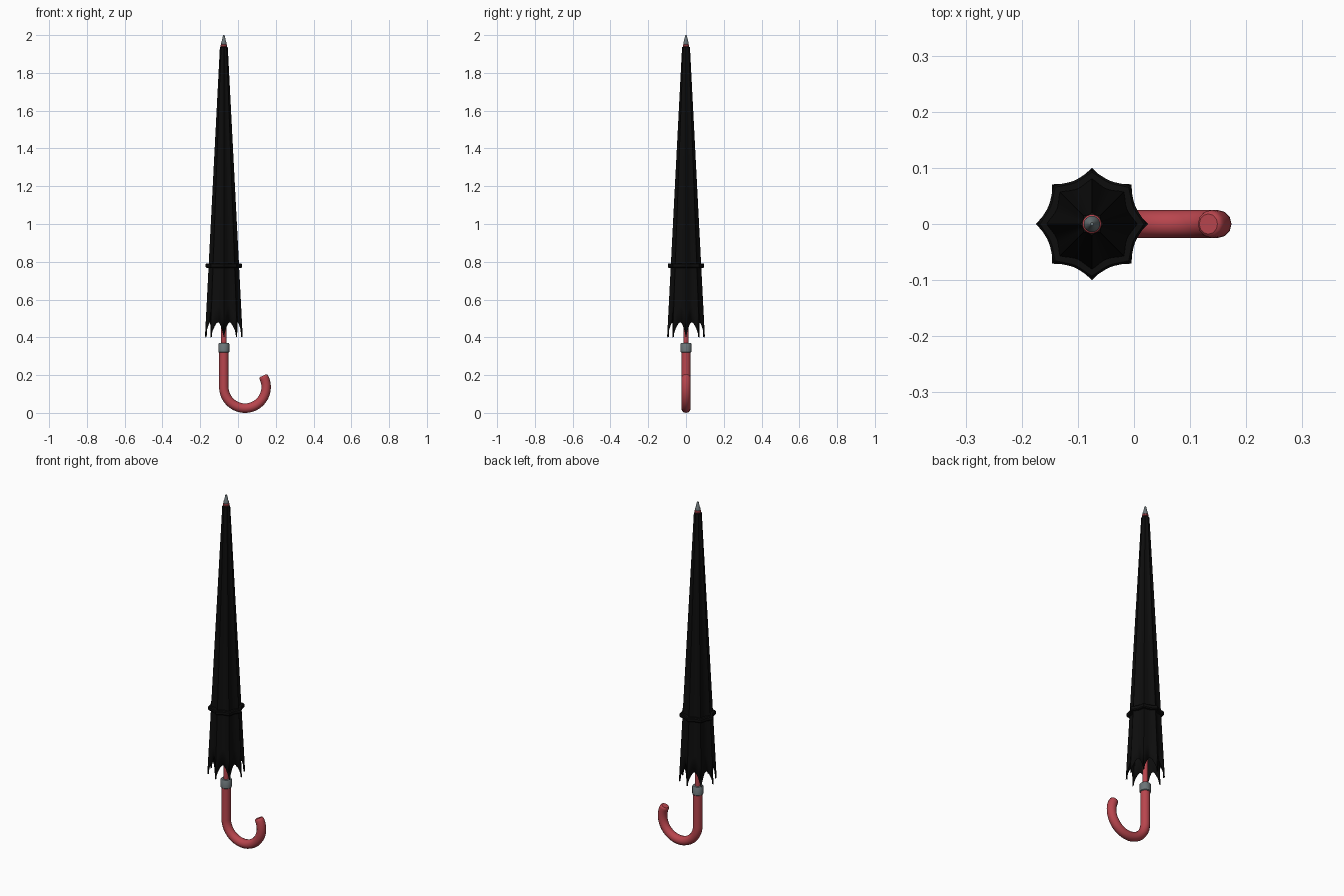
import bpy, bmesh, math

cube = bpy.data.objects.get("Cube")
if cube:
    bpy.data.objects.remove(cube, do_unlink=True)

AXIS = -0.075          # x of the shaft
RIBS, STEPS = 8, 8     # gores and segments per gore
TOP, HEM, NOTCH = 1.935, 0.40, 0.08


def material(name, rgb, rough, metal=0.0):
    m = bpy.data.materials.new(name)
    m.use_nodes = True
    m.diffuse_color = (*rgb, 1)
    bsdf = m.node_tree.nodes["Principled BSDF"]
    bsdf.inputs["Base Color"].default_value = (*rgb, 1)
    bsdf.inputs["Roughness"].default_value = rough
    bsdf.inputs["Metallic"].default_value = metal
    return m


red = material("red_lacquer", (0.48, 0.06, 0.075), 0.4)
steel = material("steel", (0.15, 0.18, 0.19), 0.4)
cloth = material("black_cloth", (0.004, 0.004, 0.004), 0.8)


def finish(obj, mat, angle=40):
    obj.data.materials.append(mat)
    bpy.ops.object.select_all(action='DESELECT')
    obj.select_set(True)
    bpy.context.view_layer.objects.active = obj
    if obj.type == 'MESH':
        bpy.ops.object.shade_smooth_by_angle(angle=math.radians(angle))
    return obj


def mesh_object(name, bm):
    bmesh.ops.recalc_face_normals(bm, faces=bm.faces)
    mesh = bpy.data.meshes.new(name)
    bm.to_mesh(mesh)
    bm.free()
    obj = bpy.data.objects.new(name, mesh)
    bpy.context.collection.objects.link(obj)
    return obj


def skin(bm, rings):
    for a, b in zip(rings, rings[1:]):
        for i in range(len(a)):
            j = (i + 1) % len(a)
            bm.faces.new((a[i], a[j], b[j], b[i]))


def lathe(name, profile, mat, sides=24):
    """Capped solid of revolution around the shaft, profile of (radius, z)."""
    bm = bmesh.new()
    rings = []
    for r, z in profile:
        angles = [math.tau * i / sides for i in range(sides)]
        rings.append([bm.verts.new((AXIS + r * math.cos(a), r * math.sin(a), z))
                      for a in angles])
    skin(bm, rings)
    bm.faces.new(rings[0])
    bm.faces.new(rings[-1])
    return finish(mesh_object(name, bm), mat)


def tube(name, paths, mat, radius, cyclic=False, taper=None):
    curve = bpy.data.curves.new(name, 'CURVE')
    curve.dimensions = '3D'
    curve.bevel_depth = radius
    curve.bevel_resolution = 4
    curve.use_fill_caps = True
    for path in paths:
        s = curve.splines.new('POLY')
        s.points.add(len(path) - 1)
        for k, (p, co) in enumerate(zip(s.points, path)):
            p.co = (*co, 1)
            p.radius = taper[k] if taper else 1
        s.use_cyclic_u = cyclic
        s.use_smooth = True
    obj = bpy.data.objects.new(name, curve)
    bpy.context.collection.objects.link(obj)
    return finish(obj, mat)


def canopy_radius(z):
    return 0.021 + (TOP - z) / (TOP - HEM) * 0.079


def dip(i):
    """0 on a rib, 1 half way between two ribs."""
    u = (i % STEPS) / STEPS
    return math.sin(math.pi * u)


def fold_point(i, z, offset=0.0):
    a = math.tau * i / (RIBS * STEPS)
    r = canopy_radius(z) * (1 - 0.16 * dip(i)) + offset
    return (AXIS + r * math.cos(a), r * math.sin(a), z)


# Furled canopy with pointed hem
bm = bmesh.new()
count = RIBS * STEPS
rings = []
neck = []
for i in range(count):
    a = math.tau * i / count
    neck.append(bm.verts.new((AXIS + 0.013 * math.cos(a), 0.013 * math.sin(a), TOP + 0.006)))
rings.append(neck)
for row in range(17):
    t = row / 16
    rings.append([bm.verts.new(fold_point(
        i, TOP + t * (HEM + NOTCH * dip(i) ** 0.8 - TOP))) for i in range(count)])
skin(bm, rings)
canopy = finish(mesh_object("canopy", bm), cloth, 35)
solid = canopy.modifiers.new("cloth_thickness", 'SOLIDIFY')
solid.thickness = 0.002
solid.offset = -1

# Ribs under the folds
rib_paths = [[fold_point(g * STEPS, z, -0.006) for z in (1.9, 1.2, HEM + 0.003)]
             for g in range(RIBS)]
tube("canopy_ribs", rib_paths, cloth, 0.003)

# Tie strap following the folds, with its button
strap_z = 0.78
bm = bmesh.new()
section = ((0.0, -0.012), (0.012, -0.012), (0.016, -0.007),
           (0.016, 0.007), (0.012, 0.012), (0.0, 0.012))
rings = []
for off, dz in section:
    ring = []
    for i in range(count):
        x, y, z = fold_point(i, strap_z, off)
        ring.append(bm.verts.new((x, y, z + dz)))
    rings.append(ring)
skin(bm, rings + rings[:1])
finish(mesh_object("tie_strap", bm), cloth, 35)

# Shaft, crown ring and steel fittings
lathe("shaft", [(0.014, 0.34), (0.014, 1.95)], red)
lathe("crown_ring", [(0.014, 1.938), (0.017, 1.941), (0.017, 1.948), (0.014, 1.951)], red)
lathe("ferrule", [(0.013, 1.95), (0.0145, 1.953), (0.0145, 1.96), (0.011, 1.968),
                  (0.005, 1.996), (0.003, 2.0)], steel)
lathe("collar", [(0.026, 0.32), (0.029, 0.323), (0.029, 0.365), (0.026, 0.369)], steel)

# Hooked handle with a rounded end
bend = 0.112
cx, cz = AXIS + bend, 0.137
path = [(AXIS, 0, 0.33)]
for k in range(37):
    a = math.pi + math.radians(205) * k / 36
    path.append((cx + bend * math.cos(a), 0, cz + bend * math.sin(a)))
tx, tz = -math.sin(a), math.cos(a)
ex, _, ez = path[-1]
for d in (0.006, 0.011, 0.014):
    path.append((ex + tx * d, 0, ez + tz * d))
widths = [1] * (len(path) - 3) + [0.97, 0.88, 0.72]
tube("handle", [path], red, 0.025, taper=widths)
